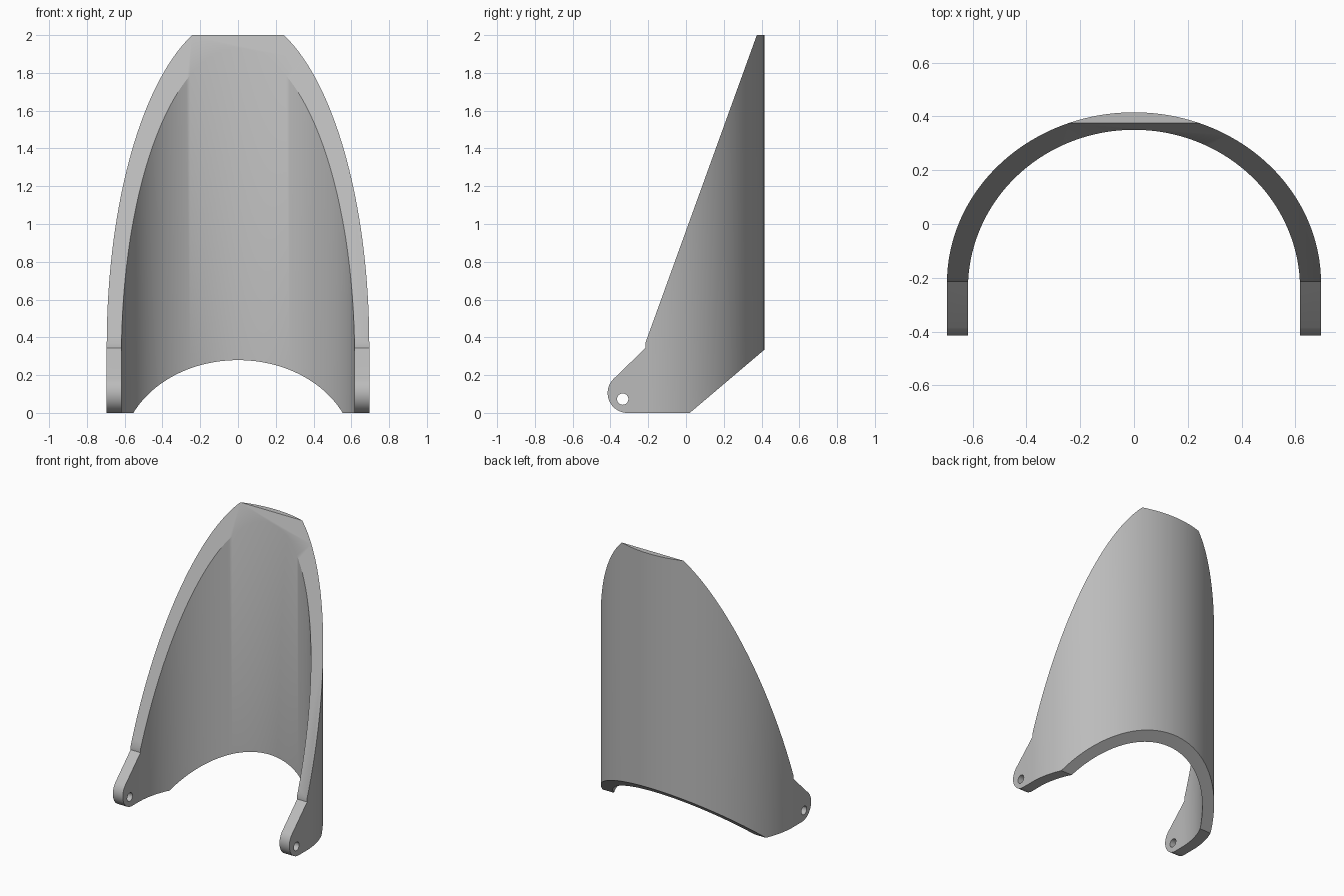
import bpy, bmesh
from math import sin, cos, pi, radians
from mathutils import Vector

cube = bpy.data.objects.get("Cube")
if cube:
    bpy.data.objects.remove(cube, do_unlink=True)

grey = bpy.data.materials.new("plain grey")
grey.use_nodes = True
grey.diffuse_color = (0.5, 0.5, 0.5, 1)
grey.node_tree.nodes["Principled BSDF"].inputs["Base Color"].default_value = (0.5, 0.5, 0.5, 1)


def arc(cu, cv, ru, rv, start, end, steps):
    """Points of an elliptical arc, angles in degrees."""
    angles = [radians(start + (end - start) * i / steps) for i in range(steps + 1)]
    return [(cu + ru * cos(a), cv + rv * sin(a)) for a in angles]


def prism(name, outline, place, sweep):
    """Extrude a closed 2D outline along a vector."""
    bm = bmesh.new()
    face = bm.faces.new([bm.verts.new(place(u, v)) for u, v in outline])
    moved = bmesh.ops.extrude_face_region(bm, geom=[face])["geom"]
    bmesh.ops.translate(bm, vec=Vector(sweep),
                        verts=[g for g in moved if isinstance(g, bmesh.types.BMVert)])
    bmesh.ops.recalc_face_normals(bm, faces=bm.faces[:])
    mesh = bpy.data.meshes.new(name)
    bm.to_mesh(mesh)
    bm.free()
    mesh.materials.append(grey)
    obj = bpy.data.objects.new(name, mesh)
    bpy.context.collection.objects.link(obj)
    return obj


def cut(obj, cutter, operation):
    """Apply a boolean and remove the cutter."""
    cutter.hide_render = True
    mod = obj.modifiers.new(operation, "BOOLEAN")
    mod.object, mod.operation, mod.solver = cutter, operation, "EXACT"
    bpy.context.view_layer.objects.active = obj
    bpy.ops.object.modifier_apply(modifier=mod.name)
    bpy.data.objects.remove(cutter, do_unlink=True)


# Horseshoe shell: rounded back with straight legs reaching forward
outer = arc(0, -0.22, 0.695, 0.635, 0, 180, 96)
inner = arc(0, -0.24, 0.617, 0.59, 180, 0, 96)
horseshoe = ([(0.695, -0.5)] + outer + [(-0.695, -0.5), (-0.617, -0.5)]
             + inner + [(0.617, -0.5)])
shell = prism("curved_shell", horseshoe, lambda x, y: (x, y, 0), (0, 0, 2))


def side(y, z):
    return (-1, y, z)


# Side silhouette: sloping front, bevelled rear base, rounded hinge ears
silhouette = ([(0.02, 0), (0.43, 0.347), (0.43, 2), (0.375, 2),
               (-0.215, 0.37), (-0.215, 0.343)]
              + arc(-0.31, 0.105, 0.105, 0.105, 135, 270, 20))
cut(shell, prism("silhouette_cutter", silhouette, side, (2, 0, 0)), "INTERSECT")

# Pin hole through both ears
hole = arc(-0.335, 0.073, 0.03, 0.03, 0, 345, 23)
cut(shell, prism("pin_hole_cutter", hole, side, (2, 0, 0)), "DIFFERENCE")

# Smooth curves, crisp edges
bpy.ops.object.select_all(action="DESELECT")
shell.select_set(True)
bpy.context.view_layer.objects.active = shell
bpy.ops.object.shade_smooth_by_angle(angle=radians(30))
